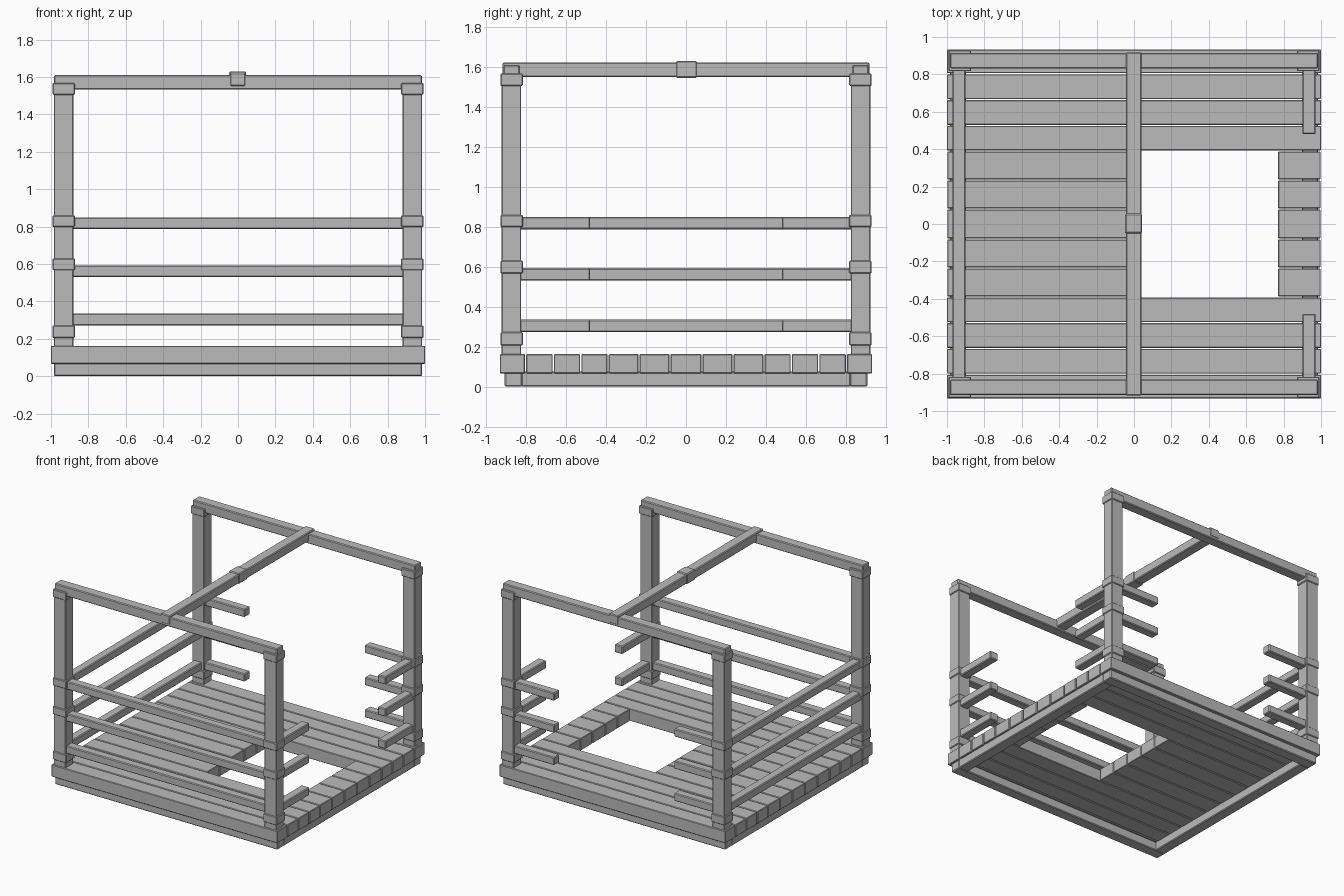
import bpy

cube = bpy.data.objects.get("Cube")
if cube:
    bpy.data.objects.remove(cube, do_unlink=True)

grey = bpy.data.materials.new("plain grey")
grey.use_nodes = True
grey.diffuse_color = (0.5, 0.5, 0.5, 1)
bsdf = grey.node_tree.nodes["Principled BSDF"]
bsdf.inputs["Base Color"].default_value = (0.5, 0.5, 0.5, 1)
bsdf.inputs["Roughness"].default_value = 0.8


def beam(name, xs, ys, zs, bevel=0.006):
    """Chamfered box spanning the given ranges."""
    spans = [sorted(s) for s in (xs, ys, zs)]
    bpy.ops.mesh.primitive_cube_add(size=1, location=[sum(s) / 2 for s in spans])
    ob = bpy.context.object
    ob.name = name
    ob.scale = [s[1] - s[0] for s in spans]
    bpy.ops.object.transform_apply(location=False, rotation=False, scale=True)
    ob.data.materials.append(grey)
    if bevel:
        mod = ob.modifiers.new("chamfer", "BEVEL")
        mod.width = bevel
        mod.segments = 1
    return ob


def side(s, a, b):
    return (s * a, s * b)


# Base frame under the floor
FRAME_Z = (0, 0.075)
for s, end in ((-1, "front"), (1, "back")):
    beam(end + "_base_beam", (-0.985, 0.985), side(s, 0.82, 0.908), FRAME_Z)
for s, end in ((-1, "right"), (1, "left")):
    beam(end + "_base_beam", side(s, 0.897, 0.985), (-0.825, 0.825), FRAME_Z)

# Floor planks, the middle ones split around the hatch opening
half = [0.08, 0.235, 0.39, 0.527, 0.665, 0.803, 0.935]
edges = [-e for e in reversed(half)] + half
FLOOR_Z = (0.066, 0.163)
for i, (a, b) in enumerate(zip(edges, edges[1:])):
    ys = (a + 0.003, b - 0.003)
    if abs(a + b) / 2 < 0.39:
        beam(f"floor_plank_{i}", (-0.998, 0), ys, FLOOR_Z, 0.004)
        beam(f"short_floor_plank_{i}", (0.77, 0.998), ys, FLOOR_Z, 0.004)
    else:
        beam(f"floor_plank_{i}", (-1, 1), ys, FLOOR_Z, 0.004)

# Corner posts with raised bands
BANDS = [(0.205, 0.272), (0.567, 0.63), (0.798, 0.86), (1.505, 1.568)]
for sx in (-1, 1):
    for sy in (-1, 1):
        beam("corner_post", side(sx, 0.88, 0.985), side(sy, 0.825, 0.923), (0.15, 1.56), 0.004)
        for band in BANDS:
            beam("post_band", side(sx, 0.872, 0.992), side(sy, 0.817, 0.93), band, 0.005)

# Rails: full on the front and right, short stubs on the back and left
for z in (0.272, 0.53, 0.787):
    zs = (z, z + 0.063)
    beam("front_rail", (-0.9, 0.9), (-0.91, -0.84), zs)
    beam("right_rail", (-0.97, -0.9), (-0.84, 0.84), zs)
    for s in (-1, 1):
        beam("back_rail_stub", side(s, 0.53, 0.9), (0.84, 0.91), zs)
        beam("left_rail_stub", (0.9, 0.97), side(s, 0.48, 0.84), zs)

# Top beams and the spliced cross beam
for s, end in ((-1, "front"), (1, "back")):
    beam(end + "_top_beam", (-0.985, 0.985), side(s, 0.832, 0.915), (1.533, 1.61))
beam("cross_beam", (-0.043, 0.04), (-0.918, 0.918), (1.55, 1.623))
beam("cross_beam_splice", (-0.047, 0.044), (-0.05, 0.055), (1.546, 1.63))
